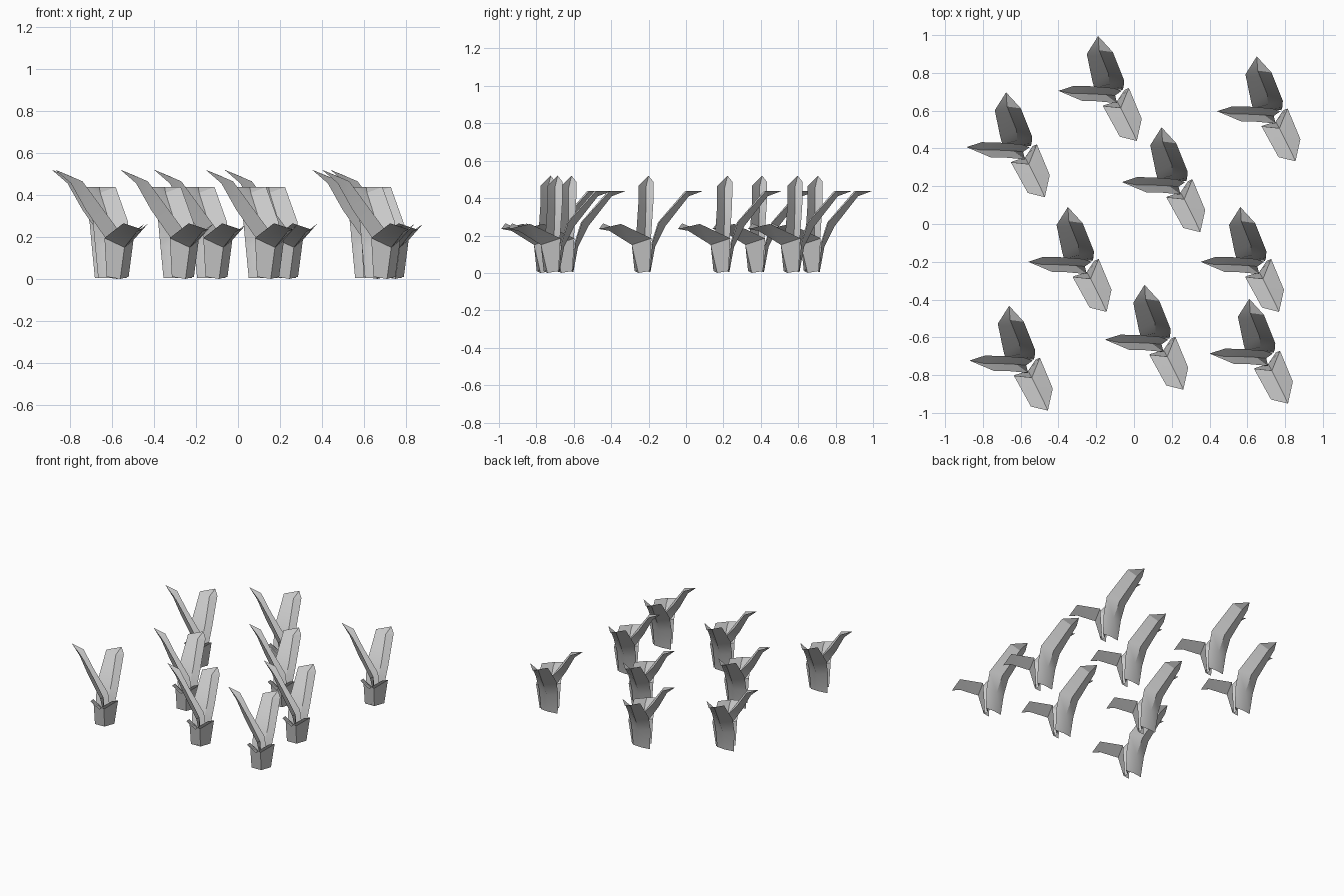
import bpy, math

# leaf cross-sections from root to shoulder: left edge, mid fold, right edge; then the tip
LEAVES = {
    "back_leaf": ([
        ((-.075, .02, .005), (-.005, .03, .005), (.06, .025, .005)),
        ((-.09, .035, .16), (-.01, .055, .14), (.065, .04, .16)),
        ((-.10, .07, .27), (-.015, .11, .25), (.068, .075, .27)),
        ((-.13, .215, .438), (-.065, .235, .41), (.008, .225, .438))],
        (-.07, .31, .438)),
    "front_leaf": ([
        ((-.035, -.055, .01), (.03, -.035, 0), (.07, .025, .01)),
        ((-.045, -.06, .195), (.05, -.07, .15), (.093, .035, .185)),
        ((.045, -.223, .265), (.11, -.19, .225), (.161, -.128, .262))],
        (.135, -.245, .235)),
    "side_leaf": ([
        ((.055, .02, .01), (.02, -.005, .005), (.01, -.045, .01)),
        ((.01, .035, .22), (-.03, 0, .18), (.03, -.045, .22)),
        ((-.12, .045, .37), (-.135, .005, .33), (-.08, -.035, .37)),
        ((-.20, .046, .487), (-.205, .005, .455), (-.15, -.035, .465))],
        (-.28, .02, .52)),
}

# plant positions on the ground
SPOTS = [(-.12, .685), (.72, .577), (-.607, .387), (.216, .202), (-.28, -.22),
         (.633, -.22), (-.591, -.743), (.126, -.632), (.68, -.706)]


def leaf_mesh(name, rows, tip):
    verts = [p for row in rows for p in row] + [tip]
    faces = []
    for i in range(len(rows) - 1):
        for j in range(2):
            a = 3 * i + j
            faces.append((a, a + 1, a + 4, a + 3))
    last = 3 * (len(rows) - 1)
    t = len(verts) - 1
    faces += [(last, last + 1, t), (last + 1, last + 2, t)]
    me = bpy.data.meshes.new(name)
    me.from_pydata(verts, [], faces)
    me.update()
    return me


# three folded leaves per plant, sharing meshes
for name, (rows, tip) in LEAVES.items():
    me = leaf_mesh(name, rows, tip)
    for k, (x, y) in enumerate(SPOTS):
        ob = bpy.data.objects.new(f"{name}_{k + 1}", me)
        ob.location = (x, y, 0)
        bpy.context.collection.objects.link(ob)
        if k == 0:
            bpy.context.view_layer.objects.active = ob
            ob.select_set(True)
            bpy.ops.object.shade_smooth_by_angle(angle=math.radians(30))
            ob.select_set(False)
            me = ob.data
